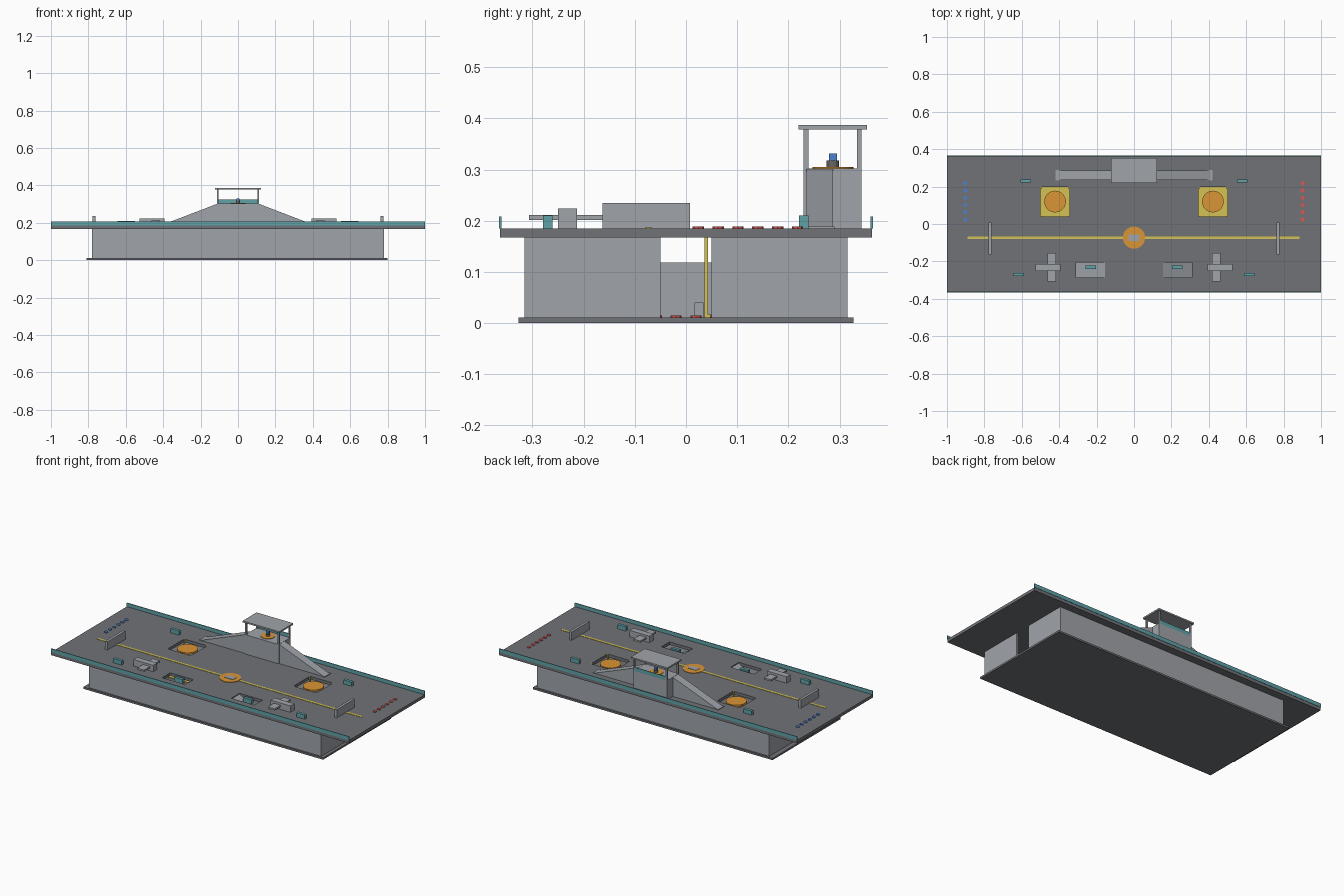
import bpy, bmesh, math

if "Cube" in bpy.data.objects:
    bpy.data.objects.remove(bpy.data.objects["Cube"])

def mat(name, r, g, b):
    m = bpy.data.materials.new(name)
    m.diffuse_color = (r, g, b, 1)
    m.use_nodes = True
    m.node_tree.nodes["Principled BSDF"].inputs["Base Color"].default_value = m.diffuse_color
    return m

DARK = mat("deck grey", .165, .17, .185)
GREY = mat("light grey", .35, .37, .40)
TEAL = mat("teal", .115, .36, .39)
YELLOW = mat("yellow", .66, .54, .09)
ORANGE = mat("orange", .70, .30, .035)
BLUE = mat("blue", .07, .22, .62)
RED = mat("red", .72, .09, .085)
BROWN = mat("console grey", .14, .13, .12)

def finish(name, bm, m):
    bmesh.ops.recalc_face_normals(bm, faces=bm.faces)
    me = bpy.data.meshes.new(name)
    bm.to_mesh(me)
    bm.free()
    me.materials.append(m)
    ob = bpy.data.objects.new(name, me)
    bpy.context.collection.objects.link(ob)
    return ob

def box(name, x0, x1, y0, y1, z0, z1, m):
    bm = bmesh.new()
    bmesh.ops.create_cube(bm, size=1)
    for v in bm.verts:
        v.co = (x1 if v.co.x > 0 else x0, y1 if v.co.y > 0 else y0, z1 if v.co.z > 0 else z0)
    return finish(name, bm, m)

def mbox(name, s, x0, x1, *rest):
    """Box mirrored to the side given by s."""
    a, b = sorted((s * x0, s * x1))
    return box(name, a, b, *rest)

def disc(name, x, y, z0, z1, r, m, n=32):
    bm = bmesh.new()
    bmesh.ops.create_cone(bm, cap_ends=True, segments=n, radius1=r, radius2=r, depth=z1 - z0)
    bmesh.ops.translate(bm, verts=bm.verts, vec=(x, y, (z0 + z1) / 2))
    return finish(name, bm, m)

def prism(name, pts, y0, y1, m):
    """Extrude an x-z profile along y."""
    bm = bmesh.new()
    f = bm.faces.new([bm.verts.new((x, y0, z)) for x, z in pts])
    r = bmesh.ops.extrude_face_region(bm, geom=[f])
    vs = [v for v in r["geom"] if isinstance(v, bmesh.types.BMVert)]
    bmesh.ops.translate(bm, verts=vs, vec=(0, y1 - y0, 0))
    return finish(name, bm, m)

TOP, UNDER, FLOOR = .185, .167, .011

# Deck plate with lift shafts and stair openings
holes = []
for s in (-1, 1):
    for a, b, y0, y1 in ((.345, .5, .04, .197), (.155, .31, -.285, -.207)):
        x0, x1 = sorted((s * a, s * b))
        holes.append((x0, x1, y0, y1))
xs = sorted({-1, 1} | {h[i] for h in holes for i in (0, 1)})
ys = sorted({-.363, .363} | {h[i] for h in holes for i in (2, 3)})
bm = bmesh.new()
grid = [[bm.verts.new((x, y, TOP)) for y in ys] for x in xs]
for i in range(len(xs) - 1):
    for j in range(len(ys) - 1):
        cx, cy = (xs[i] + xs[i + 1]) / 2, (ys[j] + ys[j + 1]) / 2
        if not any(h[0] < cx < h[1] and h[2] < cy < h[3] for h in holes):
            bm.faces.new((grid[i][j], grid[i + 1][j], grid[i + 1][j + 1], grid[i][j + 1]))
for v in [v for v in bm.verts if not v.link_faces]:
    bm.verts.remove(v)
deck = finish("deck", bm, DARK)
if deck.data.polygons[0].normal.z < 0:
    deck.data.flip_normals()
sol = deck.modifiers.new("thickness", 'SOLIDIFY')
sol.thickness = TOP - UNDER
sol.offset = -1

# Lower floor and hangar walls
box("lower_floor", -.81, .80, -.327, .327, 0, FLOOR, DARK)
for s in (-1, 1):
    y0, y1 = sorted((s * .306, s * .316))
    box("long_wall", -.78, .78, y0, y1, FLOOR, UNDER, GREY)
    for y0, y1 in ((-.306, -.05), (.05, .306)):
        mbox("end_wall", s, .77, .78, y0, y1, FLOOR, UNDER, GREY)
    # Deck edge rail
    y0, y1 = sorted((s * .361, s * .365))
    box("edge_rail", -1, 1, y0, y1, TOP, .208, TEAL)
box("hangar_divider", -.01, .01, -.2, .2, FLOOR, .118, GREY)
box("hangar_crate", .3, .33, .017, .034, FLOOR, .04, GREY)

for s in (-1, 1):
    # Lift: ground pad, corner posts and round platform
    mbox("lift_pad", s, .345, .5, .04, .197, FLOOR, .017, YELLOW)
    for x in (.345, .493):
        for y in (.036, .19):
            mbox("lift_post", s, x, x + .007, y, y + .007, FLOOR, TOP, YELLOW)
    disc("lift_platform", s * .422, .12, .168, .178, .058, ORANGE)

    # Stair ramp below the deck opening
    prism("stair_ramp", [(s * .155, TOP - .005), (s * .155, TOP - .02), (s * .43, FLOOR),
                         (s * .455, FLOOR)], -.285, -.207, GREY)

    # Deck cover: barrier walls, low boxes with beams, small crates
    mbox("barrier", s, .762, .778, -.163, .008, TOP, .235, GREY)
    mbox("cover_body", s, .394, .527, -.25, -.213, TOP, .224, GREY)
    mbox("cover_beam", s, .416, .462, -.307, -.155, .201, .211, GREY)
    for x, y, z in ((.58, .23, TOP), (.615, -.27, TOP), (.232, -.232, .16)):
        mbox("crate", s, x - .028, x + .028, y - .009, y + .009, z, z + .025, TEAL)

    # Spawn markers on the deck and in the hangar
    m = RED if s > 0 else BLUE
    for i in range(6):
        disc("deck_marker", s * .902, .024 + .0388 * i, TOP, .189, .011, m, 8)
        disc("hangar_marker", s * .7, -.097 + .0388 * i, FLOOR, .015, .011, m, 8)

    # Ramp up to the tower
    prism("tower_ramp", [(s * .11, TOP), (s * .11, .302), (s * .415, TOP)], .235, .287, GREY)
    mbox("ramp_foot", s, .405, .42, .232, .29, TOP, .189, GREY)
    # Tower roof posts
    for y in (.23, .334):
        mbox("roof_post", s, .104, .113, y, y + .009, .302, .378, GREY)

# Centre line and centre circle
box("centre_line", -.89, .885, -.08, -.066, TOP, .187, YELLOW)
disc("centre_circle", 0, -.073, TOP, .188, .06, ORANGE, 16)
box("centre_plate", -.029, .029, -.09, -.056, .188, .190, GREY)

# Command tower
box("tower_block", -.113, .113, .23, .343, TOP, .302, GREY)
box("tower_roof", -.123, .123, .22, .354, .378, .387, GREY)
box("tower_back_rail", -.104, .104, .339, .343, .302, .325, TEAL)
disc("tower_pad", 0, .287, .302, .305, .04, ORANGE)
disc("console_base", 0, .287, .305, .318, .012, BROWN, 12)
box("console_head", -.008, .008, .279, .295, .318, .331, BLUE)
